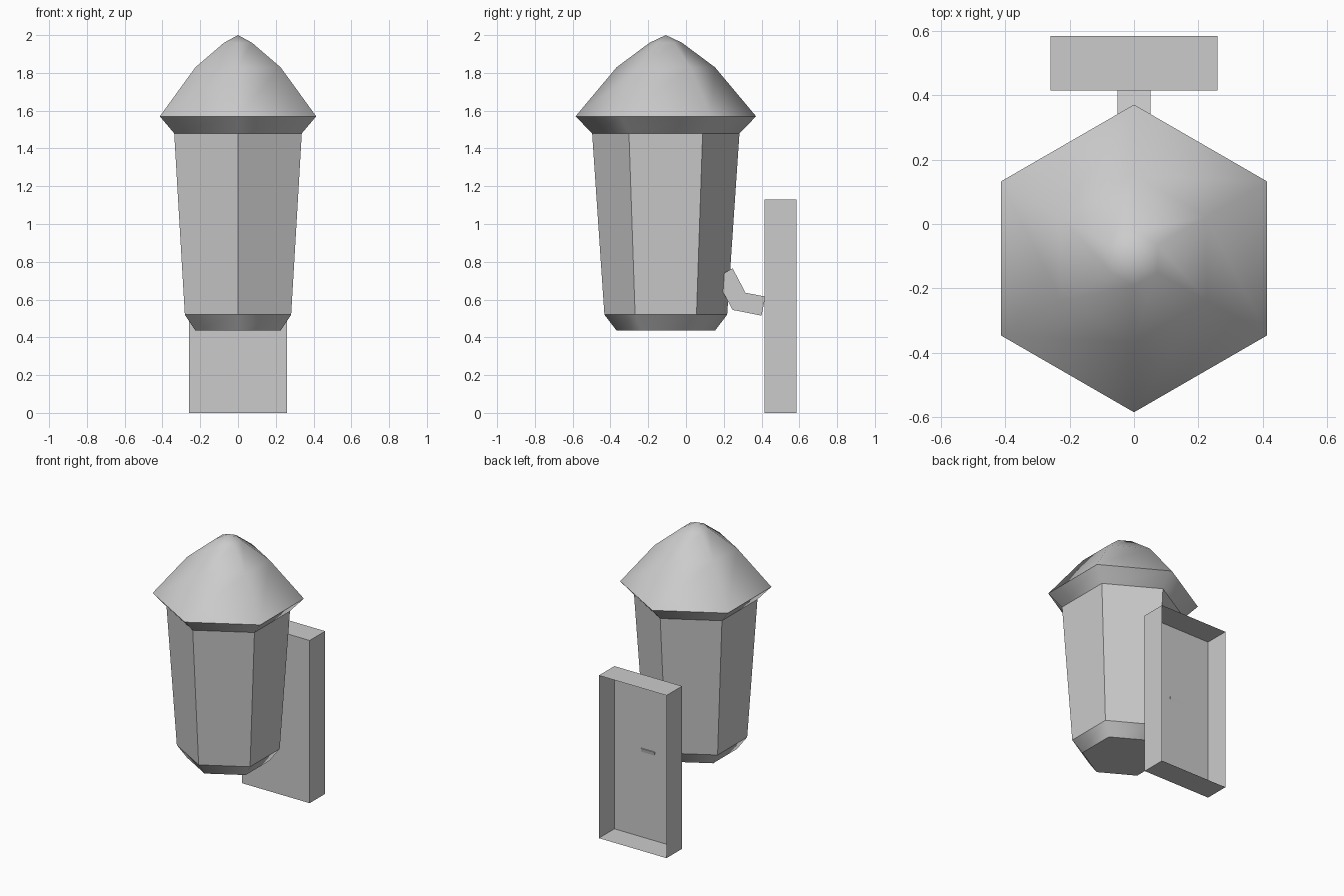
import bpy, bmesh, math

cube = bpy.data.objects.get("Cube")
if cube:
    bpy.data.objects.remove(cube, do_unlink=True)

# Single painted finish
grey = bpy.data.materials.new("plain grey")
grey.use_nodes = True
colour = (0.6, 0.6, 0.6, 1)
grey.diffuse_color = colour
grey.node_tree.nodes["Principled BSDF"].inputs["Base Color"].default_value = colour

LANTERN_Y = -0.107


def finish(name, bm, smooth=False):
    mesh = bpy.data.meshes.new(name)
    for face in bm.faces:
        face.smooth = smooth
    bm.to_mesh(mesh)
    bm.free()
    mesh.materials.append(grey)
    obj = bpy.data.objects.new(name, mesh)
    bpy.context.collection.objects.link(obj)
    return obj


def hex_part(name, profile, smooth=False, cap_bottom=False):
    """Six-sided shell through (radius, height) rings, listed upwards."""
    bm = bmesh.new()
    rings = []
    for radius, z in profile:
        if radius == 0:
            rings.append([bm.verts.new((0, LANTERN_Y, z))] * 6)
            continue
        angles = [math.radians(30 + 60 * i) for i in range(6)]
        rings.append([bm.verts.new((radius * math.cos(a), LANTERN_Y + radius * math.sin(a), z))
                      for a in angles])
    for low, high in zip(rings, rings[1:]):
        for i in range(6):
            j = (i + 1) % 6
            corners = [low[i], low[j], high[j], high[i]]
            bm.faces.new(list(dict.fromkeys(corners)))
    if cap_bottom:
        # Separate cap keeps its rim crisp
        bm.faces.new([bm.verts.new(v.co) for v in reversed(rings[0])])
    return finish(name, bm, smooth)


# Lantern: tapered base, panelled body, eave and softly rounded roof
hex_part("lantern_base", [(0.26, 0.435), (0.325, 0.52)], smooth=True, cap_bottom=True)
hex_part("lantern_body", [(0.325, 0.52), (0.39, 1.48)])
hex_part("roof_eave", [(0.39, 1.48), (0.478, 1.57)], smooth=True)
hex_part("roof", [(0.478, 1.57), (0.26, 1.83), (0.085, 1.96), (0, 2.0)], smooth=True)

# Wall plate: thin box left open at the back
bm = bmesh.new()
bmesh.ops.create_cube(bm, size=1)
bmesh.ops.scale(bm, vec=(0.52, 0.17, 1.13), verts=bm.verts)
bmesh.ops.translate(bm, vec=(0, 0.5, 0.565), verts=bm.verts)
back = [f for f in bm.faces if f.normal.y > 0.9]
bmesh.ops.delete(bm, geom=back, context='FACES_ONLY')
finish("wall_plate", bm)

# Bent arm: side outline extruded across its width
outline = [(0.155, 0.716), (0.247, 0.545), (0.40, 0.515),
           (0.42, 0.616), (0.315, 0.636), (0.247, 0.765)]
bm = bmesh.new()
side = bm.faces.new([bm.verts.new((-0.052, y, z)) for y, z in outline])
extruded = bmesh.ops.extrude_face_region(bm, geom=[side])
moved = [g for g in extruded["geom"] if isinstance(g, bmesh.types.BMVert)]
bmesh.ops.translate(bm, vec=(0.104, 0, 0), verts=moved)
if side.is_valid and len(bm.faces) < 8:
    bm.faces.new([v for v in bm.verts if v.co.x < 0])
bmesh.ops.recalc_face_normals(bm, faces=bm.faces)
finish("support_arm", bm)
